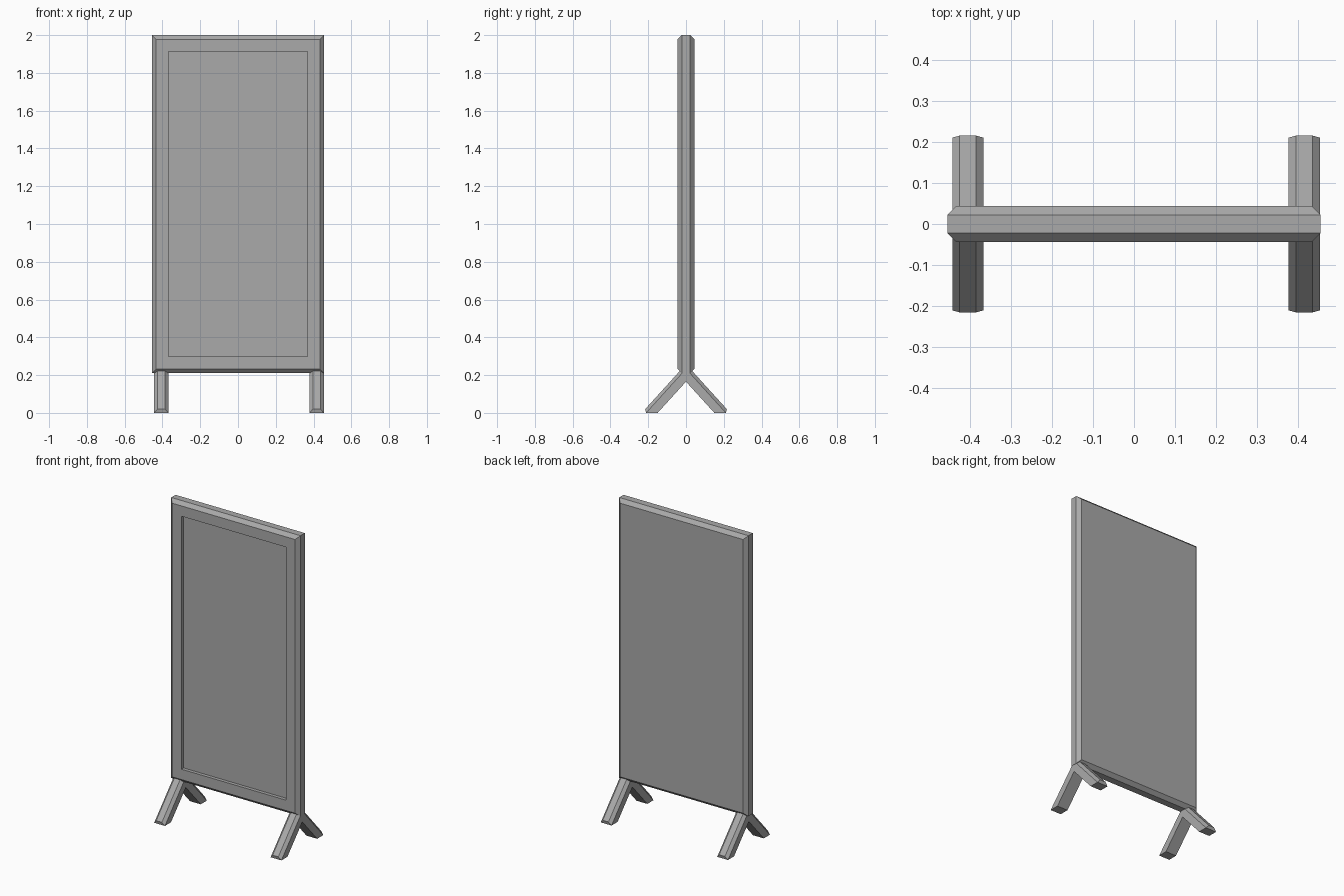
import bpy
import bmesh

cube = bpy.data.objects.get("Cube")
if cube:
    bpy.data.objects.remove(cube, do_unlink=True)

grey = bpy.data.materials.new("grey")
grey.use_nodes = True
grey.diffuse_color = (0.4, 0.4, 0.4, 1)
grey.node_tree.nodes["Principled BSDF"].inputs["Base Color"].default_value = (0.4, 0.4, 0.4, 1)


def loft(name, rings, caps):
    """Skin a row of closed rings; caps lists the index loops that close each end."""
    bm = bmesh.new()
    rows = [[bm.verts.new(p) for p in ring] for ring in rings]
    n = len(rows[0])
    for a, b in zip(rows, rows[1:]):
        for i in range(n):
            j = (i + 1) % n
            bm.faces.new((a[i], a[j], b[j], b[i]))
    for row in (rows[0], rows[-1]):
        for cap in caps:
            bm.faces.new([row[i] for i in cap])
    bmesh.ops.recalc_face_normals(bm, faces=bm.faces)
    mesh = bpy.data.meshes.new(name)
    bm.to_mesh(mesh)
    bm.free()
    mesh.materials.append(grey)
    obj = bpy.data.objects.new(name, mesh)
    bpy.context.collection.objects.link(obj)
    return obj


# Board: chamfered slab with a recessed display area in the front
HALF_W, BOTTOM, TOP = 0.456, 0.21, 2.0


def rectangle(inset, y):
    x, lo, hi = HALF_W - inset, BOTTOM + inset, TOP - inset
    return [(-x, y, lo), (x, y, lo), (x, y, hi), (-x, y, hi)]


board_steps = [(0.022, 0.044), (0, 0.022), (0, -0.022),
               (0.022, -0.044), (0.088, -0.044), (0.088, -0.022)]
loft("display_board", [rectangle(*s) for s in board_steps], [(0, 1, 2, 3)])


# Stands: inverted V legs with chamfered upper edges
def leg_ring(cx, inner, edge, strip):
    wide, narrow = 0.038, 0.02
    return [(cx - wide, *inner), (cx - wide, *edge), (cx - narrow, *strip),
            (cx + narrow, *strip), (cx + wide, *edge), (cx + wide, *inner)]


foot = ((0.15, 0), (0.211, 0), (0.216, 0.02))
shoulder = ((0.02, 0.143), (0.02, 0.211), (0.02, 0.236))
apex = ((0, 0.165), (0, 0.215), (0, 0.237))


def flip(section):
    return [(-y, z) for y, z in section]


sections = [foot, shoulder, apex, flip(shoulder), flip(foot)]
for name, cx in (("right_stand", -0.406), ("left_stand", 0.416)):
    loft(name, [leg_ring(cx, *s) for s in sections],
         [(0, 1, 4, 5), (1, 2, 3, 4)])
